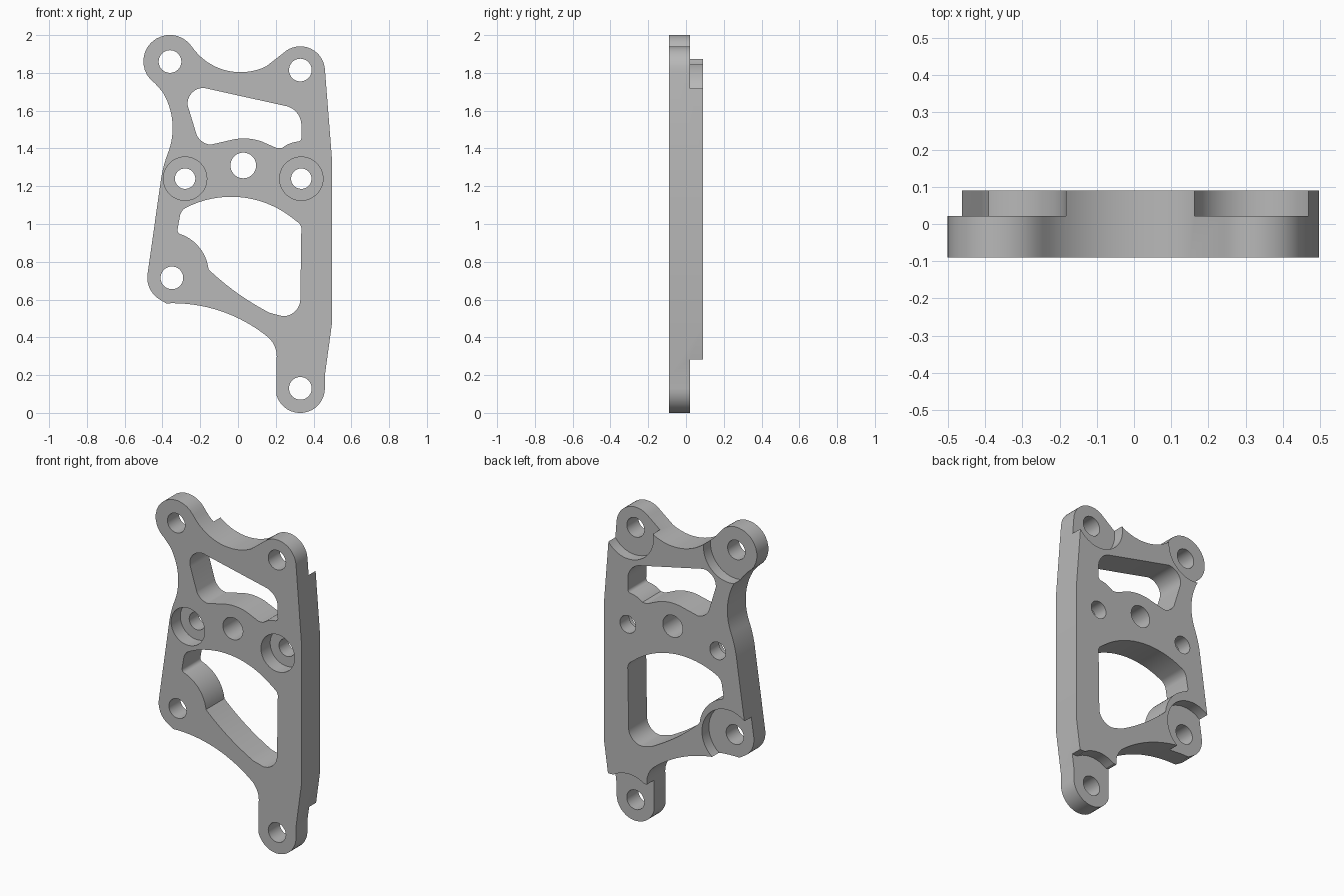
import bpy, bmesh, math
from mathutils import Vector

if "Cube" in bpy.data.objects:
    bpy.data.objects.remove(bpy.data.objects["Cube"], do_unlink=True)

FRONT, STEP, BACK = -0.09, 0.022, 0.09

grey = bpy.data.materials.new("plain grey metal")
grey.use_nodes = True
grey.diffuse_color = (0.48, 0.48, 0.48, 1)
grey.node_tree.nodes["Principled BSDF"].inputs["Base Color"].default_value = (0.48, 0.48, 0.48, 1)


def arc(a, m, b, steps=16):
    """Points after a on the arc running through m to b."""
    a, m, b = Vector(a), Vector(m), Vector(b)
    d = 2 * (a.x * (m.y - b.y) + m.x * (b.y - a.y) + b.x * (a.y - m.y))
    sa, sm, sb = a.length_squared, m.length_squared, b.length_squared
    c = Vector(((sa * (m.y - b.y) + sm * (b.y - a.y) + sb * (a.y - m.y)) / d,
                (sa * (b.x - m.x) + sm * (a.x - b.x) + sb * (m.x - a.x)) / d))
    ang = [math.atan2(p.y - c.y, p.x - c.x) for p in (a, m, b)]
    sweep = (ang[2] - ang[0]) % math.tau
    if (ang[1] - ang[0]) % math.tau > sweep:
        sweep -= math.tau
    r = (a - c).length
    return [(c.x + r * math.cos(ang[0] + sweep * i / steps),
             c.y + r * math.sin(ang[0] + sweep * i / steps)) for i in range(1, steps + 1)]


def path(start, *segments):
    """A pair is a straight line; a pair of pairs is an arc (middle, end)."""
    pts = [start]
    for s in segments:
        pts += arc(pts[-1], *s) if isinstance(s[0], tuple) else [s]
    if (Vector(pts[0]) - Vector(pts[-1])).length < 1e-4:
        pts.pop()
    return pts


def circle(x, z, r, n=48):
    return [(x + r * math.cos(math.tau * i / n), z + r * math.sin(math.tau * i / n)) for i in range(n)]


def prism(name, pts, y0, y1):
    bm = bmesh.new()
    face = bm.faces.new([bm.verts.new((x, y0, z)) for x, z in pts])
    new = bmesh.ops.extrude_face_region(bm, geom=[face])["geom"]
    bmesh.ops.translate(bm, vec=(0, y1 - y0, 0), verts=[v for v in new if isinstance(v, bmesh.types.BMVert)])
    bmesh.ops.recalc_face_normals(bm, faces=bm.faces)
    mesh = bpy.data.meshes.new(name)
    bm.to_mesh(mesh)
    bm.free()
    mesh.materials.append(grey)
    ob = bpy.data.objects.new(name, mesh)
    bpy.context.collection.objects.link(ob)
    return ob


# Outer shape of the bracket
plate = prism("bracket_plate", path(
    (-.245, 1.94), ((-.087, 1.82), (.15, 1.835)), (.24, 1.905),
    ((.35, 1.939), (.46, 1.82)), (.497, 1.35), (.497, .47), (.46, .20), (.46, .13),
    ((.34, 0), (.205, .09)), (.205, .29), ((.195, .35), (.16, .40)),
    ((-.08, .535), (-.38, .58)), (-.42, .604), ((-.468, .66), (-.479, .735)),
    (-.41, 1.22), ((-.395, 1.30), (-.373, 1.37)), ((-.346, 1.51), (-.40, 1.70)),
    (-.44, 1.745), ((-.46, 1.96), (-.245, 1.94))), FRONT, BACK)


def cut(pts, y0=-0.2, y1=0.2):
    cutter = prism("cutter", pts, y0, y1)
    cutter.hide_render = True
    mod = plate.modifiers.new("cut", "BOOLEAN")
    mod.operation, mod.solver, mod.object = "DIFFERENCE", "EXACT", cutter
    bpy.ops.object.modifier_apply(modifier=mod.name)
    bpy.data.objects.remove(cutter, do_unlink=True)


bpy.ops.object.select_all(action="DESELECT")
bpy.context.view_layer.objects.active = plate
plate.select_set(True)

# Upper window
cut(path((-.267, 1.63), ((-.245, 1.693), (-.177, 1.72)), (.26, 1.623),
         ((.314, 1.586), (.335, 1.53)), (.335, 1.46), ((.331, 1.444), (.315, 1.436)),
         ((.265, 1.422), (.235, 1.403)), (.205, 1.402), (.125, 1.437),
         ((.03, 1.453), (-.045, 1.443)), (-.145, 1.42), ((-.19, 1.437), (-.22, 1.475))))

# Lower window
cut(path((-.272, 1.088), ((0, 1.143), (.27, 1.045)), (.325, 1.003), ((.334, .985), (.335, .96)),
         (.33, .60), ((.31, .546), (.235, .512)), (.167, .53), ((.008, .626), (-.156, .76)),
         ((-.2, .87), (-.30, .945)), ((-.316, .955), (-.32, .97)), (-.308, 1.04),
         ((-.298, 1.066), (-.272, 1.088))))

# Corner bosses: recessed at the back, with a bolt hole each
for x, z, r in ((-.36, 1.86, .178), (.33, 1.815, .17), (-.35, .715, .178)):
    cut(circle(x, z, r), STEP, 0.2)
    cut(circle(x, z, .06))
cut(path((.1, -.1), (.6, -.1), (.6, .283), (.435, .283), ((.33, .315), (.225, .283)), (.1, .283)), STEP, 0.2)
cut(circle(.33, .13, .06))

# Middle hole and the two counterbored holes
cut(circle(.028, 1.31, .068))
for x in (-.28, .335):
    cut(circle(x, 1.24, .115), -0.2, 0.0)
    cut(circle(x, 1.24, .054))

bpy.ops.object.shade_smooth_by_angle(angle=math.radians(25))
